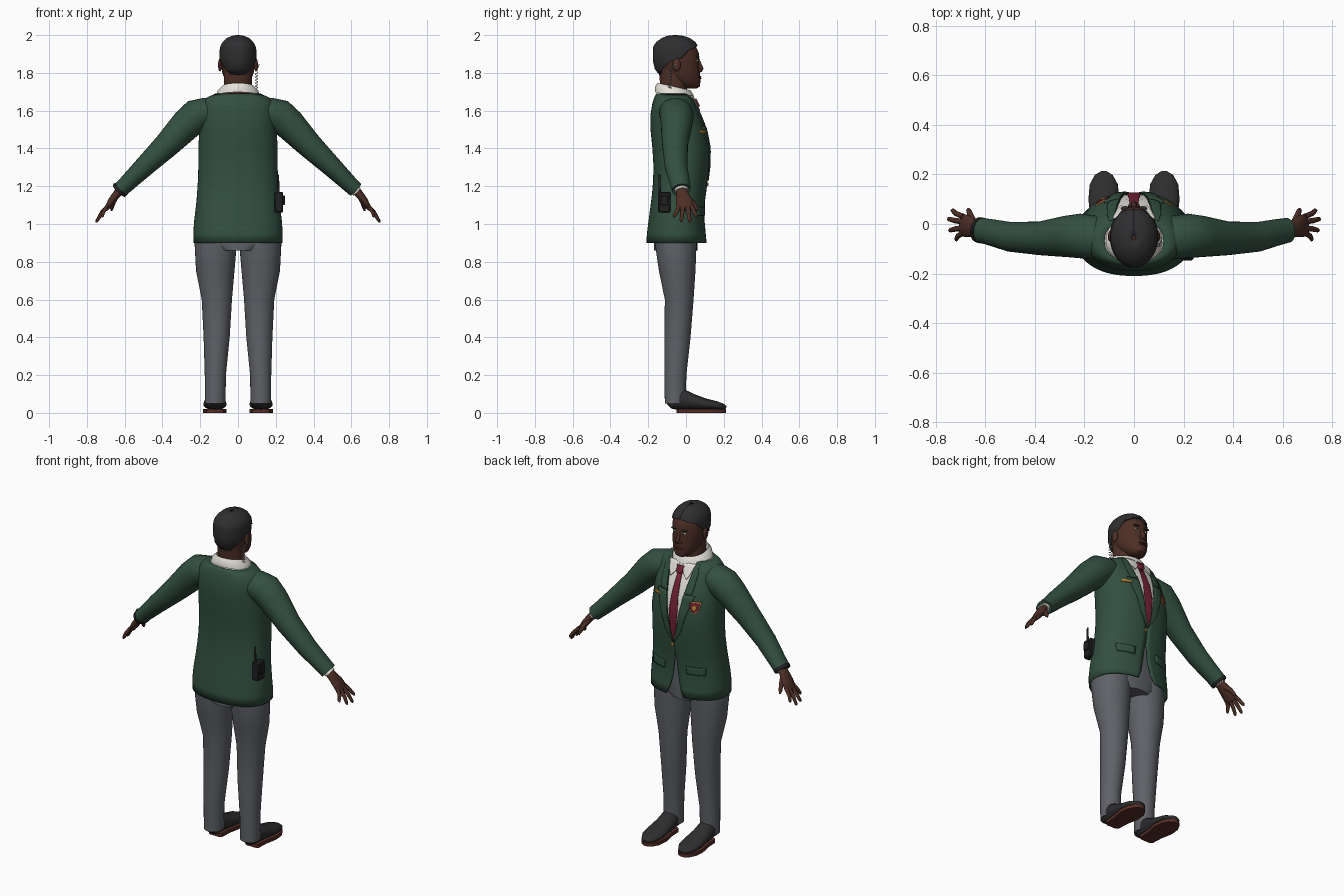
import bpy, bmesh, math
from mathutils import Vector

if "Cube" in bpy.data.objects:
    bpy.data.objects.remove(bpy.data.objects["Cube"], do_unlink=True)


def material(name, *rgb):
    m = bpy.data.materials.new(name)
    m.use_nodes = True
    m.diffuse_color = (*rgb, 1)
    m.node_tree.nodes["Principled BSDF"].inputs["Base Color"].default_value = (*rgb, 1)
    return m


GREEN = material("jacket green", .032, .08, .052)
GREY = material("trouser grey", .115, .12, .135)
SKIN = material("brown skin", .075, .028, .019)
HAIR = material("dark hair", .028, .028, .03)
WHITE = material("shirt white", .78, .76, .7)
MAROON = material("tie maroon", .17, .016, .035)
BLACK = material("shoe black", .027, .027, .029)
SOLE = material("sole brown", .09, .025, .018)
GOLD = material("badge gold", .5, .24, .04)
RADIO = material("radio black", .015, .015, .017)
POWER = 2.3


def finish(name, bm, mat, thick=0, offset=-1):
    bmesh.ops.recalc_face_normals(bm, faces=bm.faces)
    mesh = bpy.data.meshes.new(name)
    bm.to_mesh(mesh)
    bm.free()
    mesh.materials.append(mat)
    ob = bpy.data.objects.new(name, mesh)
    bpy.context.collection.objects.link(ob)
    if thick:
        mod = ob.modifiers.new("thickness", "SOLIDIFY")
        mod.thickness, mod.offset = thick, offset
    bpy.ops.object.select_all(action="DESELECT")
    ob.select_set(True)
    bpy.context.view_layer.objects.active = ob
    bpy.ops.object.shade_smooth_by_angle(angle=math.radians(42))
    return ob


def skin_rings(name, rings, mat, closed=True, caps=True, thick=0):
    bm = bmesh.new()
    vs = [[bm.verts.new(p) for p in ring] for ring in rings]
    n = len(vs[0])
    for a, b in zip(vs, vs[1:]):
        for i in range(n if closed else n - 1):
            j = (i + 1) % n
            bm.faces.new((a[i], a[j], b[j], b[i]))
    if closed and caps:
        bm.faces.new(vs[0])
        bm.faces.new(vs[-1])
    return finish(name, bm, mat, thick)


def level_ring(z, rx, y0, y1, gap=0, cx=0, tilt=0, power=2, n=40, closed=True):
    """Rounded horizontal section; gap is an opening angle at the +y side."""
    yc, ry, pts = (y0 + y1) / 2, (y1 - y0) / 2, []
    for i in range(n):
        t = gap + (math.tau - 2 * gap) * i / (n if closed else n - 1)
        s, c = math.sin(t), math.cos(t)
        x = math.copysign(abs(s) ** (2 / power), s) * rx
        y = math.copysign(abs(c) ** (2 / power), c) * ry
        pts.append((cx + x, yc + y, z + tilt * y))
    return pts


def tube(name, path, mat, ref=(0, 1, 0), n=20, caps=True):
    """Path entries: x, y, z, radius along ref, radius across it."""
    pts, rings = [Vector(p[:3]) for p in path], []
    for i, p in enumerate(path):
        d = (pts[min(i + 1, len(pts) - 1)] - pts[max(i - 1, 0)]).normalized()
        u = Vector(ref)
        u = (u - u.dot(d) * d).normalized()
        v = d.cross(u)
        rings.append([pts[i] + u * p[3] * math.cos(a) + v * p[4] * math.sin(a)
                      for a in (math.tau * k / n for k in range(n))])
    return skin_rings(name, rings, mat, caps=caps)


def ball(name, loc, size, mat):
    bm = bmesh.new()
    bmesh.ops.create_uvsphere(bm, u_segments=16, v_segments=10, radius=1)
    bmesh.ops.scale(bm, vec=size, verts=bm.verts)
    bmesh.ops.translate(bm, vec=loc, verts=bm.verts)
    return finish(name, bm, mat)


def box(name, loc, size, mat):
    bm = bmesh.new()
    bmesh.ops.create_cube(bm, size=1)
    bmesh.ops.scale(bm, vec=size, verts=bm.verts)
    bmesh.ops.bevel(bm, geom=bm.edges[:], offset=min(size) * .15, segments=1, affect="EDGES")
    bmesh.ops.translate(bm, vec=loc, verts=bm.verts)
    return finish(name, bm, mat)


# Torso sections: height, half width, back, front, half width of front opening
TORSO = [(.9, .235, -.21, .112, .055), (.95, .237, -.207, .105, .034),
         (1.02, .232, -.198, .098, .018), (1.12, .22, -.185, .1, .006),
         (1.16, .217, -.18, .106, .001), (1.22, .213, -.175, .113, .001),
         (1.3, .21, -.172, .123, .022), (1.4, .21, -.178, .127, .04),
         (1.5, .205, -.188, .11, .055), (1.58, .2, -.188, .08, .068),
         (1.64, .19, -.178, .05, .078), (1.67, .165, -.168, .035, .08),
         (1.69, .12, -.158, .02, .078)]


def chest(x, z):
    """Front surface of the jacket."""
    for a, b in zip(TORSO, TORSO[1:]):
        if z <= b[0]:
            break
    f = (z - a[0]) / (b[0] - a[0])
    rx, y0, y1 = (p + (q - p) * f for p, q in zip(a[1:4], b[1:4]))
    h = max(0, 1 - (abs(x) / rx) ** POWER) ** (1 / POWER)
    return (y0 + y1) / 2 + (y1 - y0) / 2 * h


def plate(name, rows, lift, mat, thick=.005, side=1, steps=5, cols=6):
    """Thin sheet following the chest; rows are height, inner x, outer x."""
    rings = []
    for k, (a, b) in enumerate(zip(rows, rows[1:])):
        for s in range(steps + (k == len(rows) - 2)):
            z, x0, x1 = (p + (q - p) * s / steps for p, q in zip(a, b))
            xs = [side * (x0 + (x1 - x0) * c / cols) for c in range(cols + 1)]
            rings.append([(x, chest(x, z) + lift, z) for x in xs])
    return skin_rings(name, rings, mat, closed=False, thick=thick)


# Jacket, open at the neck and below the button
jacket = []
for z, rx, y0, y1, gap in TORSO:
    angle = math.asin((gap / rx) ** (POWER / 2))
    jacket.append(level_ring(z, rx, y0, y1, angle, power=POWER, n=64, closed=False))
skin_rings("jacket_body", jacket, GREEN, closed=False, thick=.008)
skin_rings("shirt", [level_ring(z, rx - .01, y0 + .01, y1 - .009, power=POWER, n=48)
                     for z, rx, y0, y1, g in TORSO[4:]], WHITE)
skin_rings("hips", [level_ring(z, r, -.17, .06, power=POWER)
                    for z, r in ((.86, .1), (.9, .2), (1.15, .19))], GREY)

# Shirt collar and tie
skin_rings("collar", [level_ring(z, rx, y0, y1, tilt=-.22) for z, rx, y0, y1 in
                      ((1.675, .118, -.165, .045), (1.705, .108, -.164, .04),
                       (1.728, .085, -.15, .022), (1.7, .078, -.14, .012))], WHITE, caps=False)
plate("tie", [(1.23, -.002, .002), (1.3, -.018, .018), (1.42, -.027, .027),
              (1.63, -.013, .013)], .001, MAROON)
plate("tie_knot", [(1.625, -.013, .013), (1.665, -.022, .022)], .016, MAROON, .02)
ball("jacket_button", (.012, chest(.012, 1.21) + .003, 1.21), (.009, .005, .009), GOLD)

# Lapels, collar points and pocket flaps
for side, tag in ((1, "left"), (-1, "right")):
    plate(tag + "_lapel", [(1.23, .001, .006), (1.3, .021, .05), (1.44, .045, .095),
                           (1.52, .058, .122)], .006, GREEN, .007, side)
    plate(tag + "_upper_lapel", [(1.525, .058, .1), (1.56, .065, .108), (1.64, .077, .11),
                                 (1.68, .079, .1)], .006, GREEN, .007, side)
    plate(tag + "_collar_point", [(1.6, .05, .054), (1.63, .025, .07), (1.68, .008, .085)],
          .008, WHITE, .006, side)
    plate(tag + "_pocket_flap", [(1.045, .075, .175), (1.09, .07, .18)], .006, GREEN, .007, side)
plate("name_badge", [(1.482, .1, .155), (1.497, .1, .155)], .006, GOLD)
plate("crest_border", [(1.42, .125, .127), (1.445, .1, .152), (1.49, .095, .157)],
      .005, GOLD, side=-1)
plate("crest_field", [(1.427, .125, .127), (1.447, .104, .148), (1.485, .1, .152)],
      .008, MAROON, side=-1)
plate("crest_emblem", [(1.44, .124, .128), (1.46, .112, .14), (1.475, .124, .128)],
      .01, GOLD, .004, side=-1)

# Limbs, built once per side
for s, tag in ((1, "left"), (-1, "right")):
    def limb(name, path, mat, **kw):
        return tube(tag + "_" + name, [(s * p[0], *p[1:]) for p in path], mat, **kw)

    limb("sleeve", [(.09, -.06, 1.61, .07, .06), (.16, -.055, 1.593, .088, .078),
                    (.22, -.048, 1.572, .09, .09), (.27, -.05, 1.53, .084, .084),
                    (.38, -.058, 1.415, .068, .068), (.5, -.052, 1.3, .06, .054),
                    (.585, -.032, 1.217, .053, .045), (.622, -.025, 1.182, .05, .042),
                    (.615, -.026, 1.189, .042, .034)], GREEN, n=28)
    limb("shirt_cuff", [(.6, -.027, 1.2, .036, .03), (.63, -.023, 1.172, .036, .028)], WHITE)
    limb("palm", [(.61, -.025, 1.19, .03, .024), (.64, -.02, 1.16, .032, .022),
                  (.668, -.01, 1.125, .044, .019), (.69, -.005, 1.09, .046, .014),
                  (.7, -.003, 1.075, .036, .009)], SKIN)
    # Knuckle and tip of each finger
    for k, (y, tx, ty, tz) in enumerate(((.03, .737, .055, 1.035), (.009, .752, .02, 1.008),
                                         (-.016, .747, -.025, 1.012), (-.036, .722, -.062, 1.035))):
        mid = ((.69 + tx) / 2 + .006, (y + ty) / 2, (1.095 + tz) / 2)
        limb("finger_%d" % (k + 1), [(.69, y, 1.095, .012, .011), (*mid, .011, .01),
                                     (tx - .004, ty, tz + .008, .009, .008),
                                     (tx, ty, tz, .004, .004)], SKIN, n=10)
    limb("thumb", [(.645, 0, 1.145, .014, .014), (.66, .035, 1.115, .013, .013),
                   (.668, .055, 1.085, .01, .01), (.67, .062, 1.07, .004, .004)],
         SKIN, ref=(1, 0, 0), n=10)

    # Trouser leg sections: height, inner x, outer x, back, front
    leg = [(.05, .066, .176, -.112, -.002), (.2, .064, .176, -.115, .002),
           (.4, .044, .182, -.115, .024), (.6, .032, .192, -.112, .04),
           (.75, .019, .222, -.143, .05), (.9, .006, .23, -.165, .056),
           (1.0, .004, .215, -.165, .06)]
    skin_rings(tag + "_trouser_leg", [level_ring(z, (b - a) / 2, y0, y1, cx=s * (a + b) / 2)
                                      for z, a, b, y0, y1 in leg], GREY)
    # Shoe sections: y, half width, bottom, top
    shoe = [(-.1, .025, .045, .075), (-.08, .046, .02, .1), (-.02, .052, .015, .13),
            (.03, .055, .015, .102), (.1, .062, .015, .077), (.16, .057, .015, .062),
            (.198, .036, .015, .048), (.212, .012, .018, .034)]
    limb("shoe", [(.122, y, (a + b) / 2, w, (b - a) / 2) for y, w, a, b in shoe],
         BLACK, ref=(1, 0, 0))
    outline = [(-.05, .03), (-.04, .045), (.03, .048), (.1, .062), (.16, .057),
               (.198, .036), (.213, .012)]
    skin_rings(tag + "_sole", [[(s * .122 + w * i, y, z) for i, z in
                                ((-1, 0), (1, 0), (1, .021), (-1, .021))]
                               for y, w in outline], SOLE)

    # Paired features of the head
    ball(tag + "_ear", (s * .095, -.05, 1.842), (.011, .022, .034), SKIN)
    ball(tag + "_eye", (s * .033, .061, 1.865), (.012, .006, .006), WHITE)
    ball(tag + "_pupil", (s * .033, .066, 1.865), (.005, .003, .005), RADIO)
    ball(tag + "_brow", (s * .034, .063, 1.884), (.02, .009, .005), HAIR)
    ball(tag + "_nostril", (s * .012, .074, 1.812), (.01, .011, .009), SKIN)

# Head and neck
skin_rings("neck", [level_ring(z, r, y0, y1) for z, r, y0, y1 in
                    ((1.66, .08, -.135, .01), (1.72, .074, -.135, .005),
                     (1.82, .076, -.145, .01))], SKIN)
skin_rings("head", [level_ring(*k) for k in
                    ((1.718, .025, .005, .058), (1.728, .045, -.03, .073),
                     (1.76, .068, -.09, .077), (1.8, .083, -.13, .074),
                     (1.85, .09, -.16, .068), (1.9, .092, -.168, .07),
                     (1.94, .086, -.16, .052), (1.975, .06, -.13, .015),
                     (1.988, .02, -.08, -.03))], SKIN)
tube("nose", [(0, .06, 1.88, .008, .008), (0, .07, 1.85, .009, .01),
              (0, .08, 1.822, .013, .013), (0, .076, 1.807, .01, .008)], SKIN, ref=(1, 0, 0), n=12)
for z in (1.771, 1.78):
    ball("lip", (0, .071, z), (.025, .011, .005), SOLE)

# Hair cap, open around the face
hair = ((1.79, .084, -.142, .08, 152), (1.82, .092, -.165, .078, 135),
        (1.86, .097, -.175, .076, 104), (1.88, .098, -.176, .076, 76),
        (1.92, .098, -.176, .076, 58), (1.935, .095, -.174, .068, 30),
        (1.945, .092, -.171, .062, 0), (1.965, .08, -.156, .048, 0),
        (1.985, .058, -.128, .02, 0), (1.996, .033, -.1, -.015, 0), (2, .008, -.066, -.045, 0))
skin_rings("hair", [level_ring(z, r, a, b, math.radians(g), closed=False)
                    for z, r, a, b, g in hair], HAIR, closed=False, thick=.008)

# Earpiece with coiled lead
bead = [(.1, -.04, 1.84), (.112, -.065, 1.845), (.1, -.085, 1.81)]
coil = [(.098 + .007 * math.cos(i * 1.3), -.085 + .007 * math.sin(i * 1.3), 1.8 - i * .0032)
        for i in range(32)]
tube("earpiece_lead", [(*p, .0022, .0022) for p in bead + coil], WHITE, n=6)

# Radio on the hip and wrist watch
box("radio_body", (.217, -.115, 1.115), (.045, .065, .11), RADIO)
box("radio_clip", (.238, -.115, 1.125), (.02, .04, .05), RADIO)
tube("radio_antenna", [(.213, -.14, 1.16, .007, .007), (.213, -.14, 1.262, .005, .005)],
     RADIO, n=10)
tube("watch_strap", [(-.617, -.026, 1.187, .053, .045), (-.63, -.023, 1.173, .051, .043)], RADIO)
ball("watch_face", (-.65, -.022, 1.203), (.012, .018, .014), RADIO)
